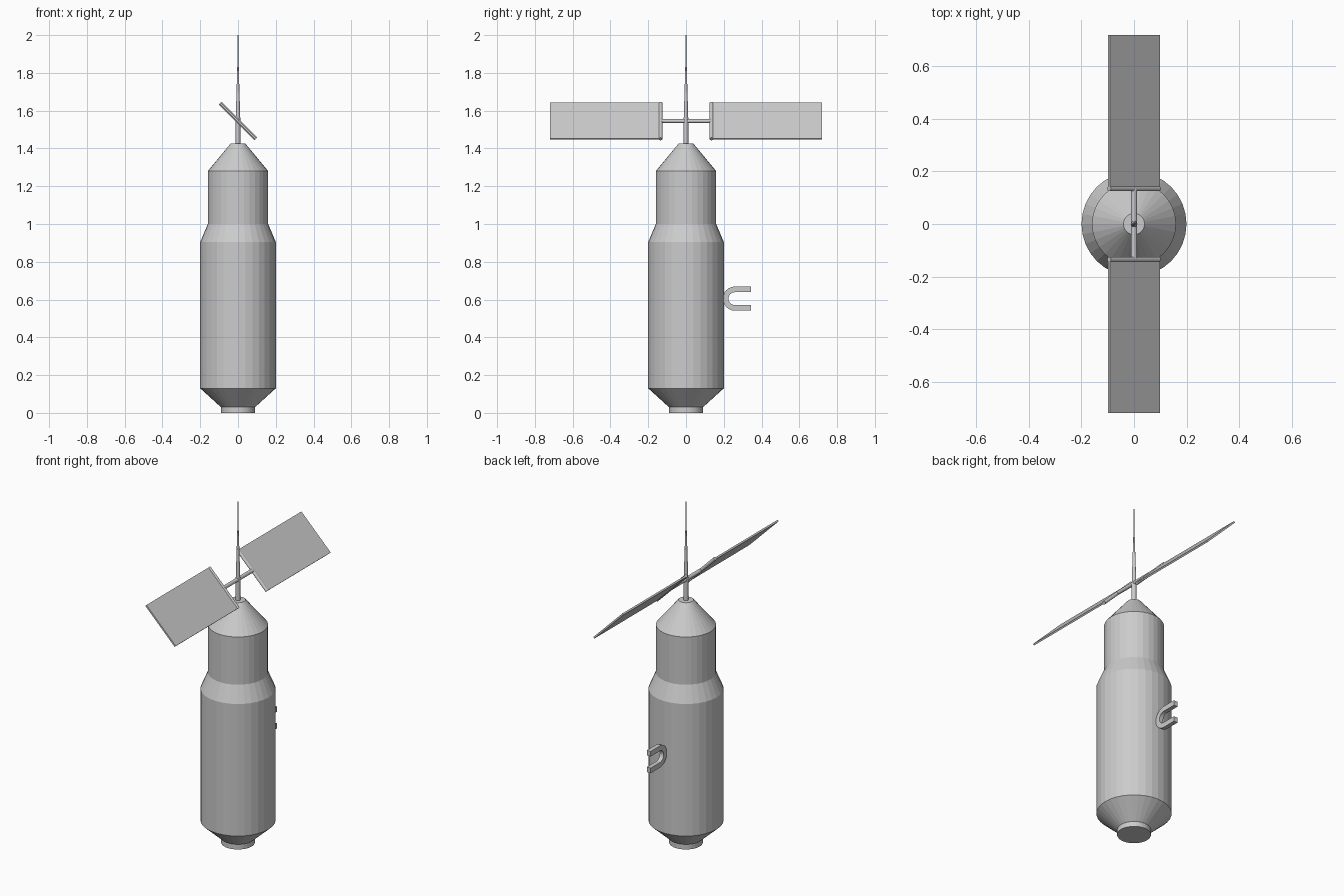
import bpy, bmesh, math
from mathutils import Matrix, Vector

cube = bpy.data.objects.get("Cube")
if cube:
    bpy.data.objects.remove(cube, do_unlink=True)

# Single grey finish
grey = bpy.data.materials.new("light_grey")
grey.use_nodes = True
colour = (0.6, 0.6, 0.6, 1)
grey.diffuse_color = colour
grey.node_tree.nodes["Principled BSDF"].inputs["Base Color"].default_value = colour


def finish(name, bm):
    bmesh.ops.recalc_face_normals(bm, faces=bm.faces)
    mesh = bpy.data.meshes.new(name)
    bm.to_mesh(mesh)
    bm.free()
    mesh.materials.append(grey)
    obj = bpy.data.objects.new(name, mesh)
    bpy.context.collection.objects.link(obj)
    return obj


def lathe(name, profile, sides):
    """Spin (radius, height) points around z, capping both ends."""
    bm = bmesh.new()
    rings = []
    for r, z in profile:
        angles = [math.tau * i / sides for i in range(sides)]
        rings.append([bm.verts.new((r * math.cos(a), r * math.sin(a), z)) for a in angles])
    for low, high in zip(rings, rings[1:]):
        for i in range(sides):
            j = (i + 1) % sides
            bm.faces.new((low[i], low[j], high[j], high[i]))
    bm.faces.new(rings[0][::-1])
    bm.faces.new(rings[-1])
    return finish(name, bm)


def rod(name, start, end, radius, sides=12):
    start, end = Vector(start), Vector(end)
    axis = end - start
    turn = axis.to_track_quat('Z', 'Y').to_matrix().to_4x4()
    bm = bmesh.new()
    bmesh.ops.create_cone(bm, cap_ends=True, segments=sides, radius1=radius, radius2=radius,
                          depth=axis.length,
                          matrix=Matrix.Translation((start + end) / 2) @ turn)
    return finish(name, bm)


# Hull and engine ring
lathe("hull", [(0.09, 0.03), (0.2, 0.13), (0.2, 0.905), (0.16, 1.0),
               (0.16, 1.28), (0.04, 1.425)], 32)
lathe("base_ring", [(0.09, 0), (0.09, 0.035)], 32)

# Antenna mast
lathe("mast", [(0.013, 1.42), (0.012, 1.56), (0.004, 1.83), (0.002, 1.84), (0.002, 2.0)], 12)

# Solar wings on a cross bar, tilted about y
HUB = 1.545
HALF = 0.095
rod("cross_bar", (0, -0.135, HUB), (0, 0.135, HUB), 0.011)
for side, label in ((-1, "front"), (1, "back")):
    y = side * 0.135
    rod(label + "_wing_bar", (-HALF, y, HUB + HALF), (HALF, y, HUB - HALF), 0.01)
    bm = bmesh.new()
    size = Matrix.Diagonal((HALF * 2 * math.sqrt(2), 0.583, 0.01, 1))
    place = Matrix.Translation((0, side * 0.4275, HUB)) @ Matrix.Rotation(math.pi / 4, 4, 'Y')
    bmesh.ops.create_cube(bm, size=1, matrix=place @ size)
    finish(label + "_solar_panel", bm)

# U-shaped docking hook: flat outline in y-z, extruded across x
OUTER, INNER, TIP, BEND, MID = 0.064, 0.034, 0.345, 0.259, 0.605


def arc(radius):
    turns = [math.pi * (0.5 + i / 12) for i in range(13)]
    bend = [(BEND + radius * math.cos(a), MID + radius * math.sin(a)) for a in turns]
    return [(TIP, MID + radius)] + bend + [(TIP, MID - radius)]


bm = bmesh.new()
outer, inner = ([bm.verts.new((-0.0125, y, z)) for y, z in arc(r)] for r in (OUTER, INNER))
strip = [bm.faces.new((outer[i], outer[i + 1], inner[i + 1], inner[i]))
         for i in range(len(outer) - 1)]
grown = bmesh.ops.extrude_face_region(bm, geom=strip, use_keep_orig=True)
bmesh.ops.translate(bm, vec=(0.025, 0, 0),
                    verts=[v for v in grown["geom"] if isinstance(v, bmesh.types.BMVert)])
finish("docking_hook", bm)
